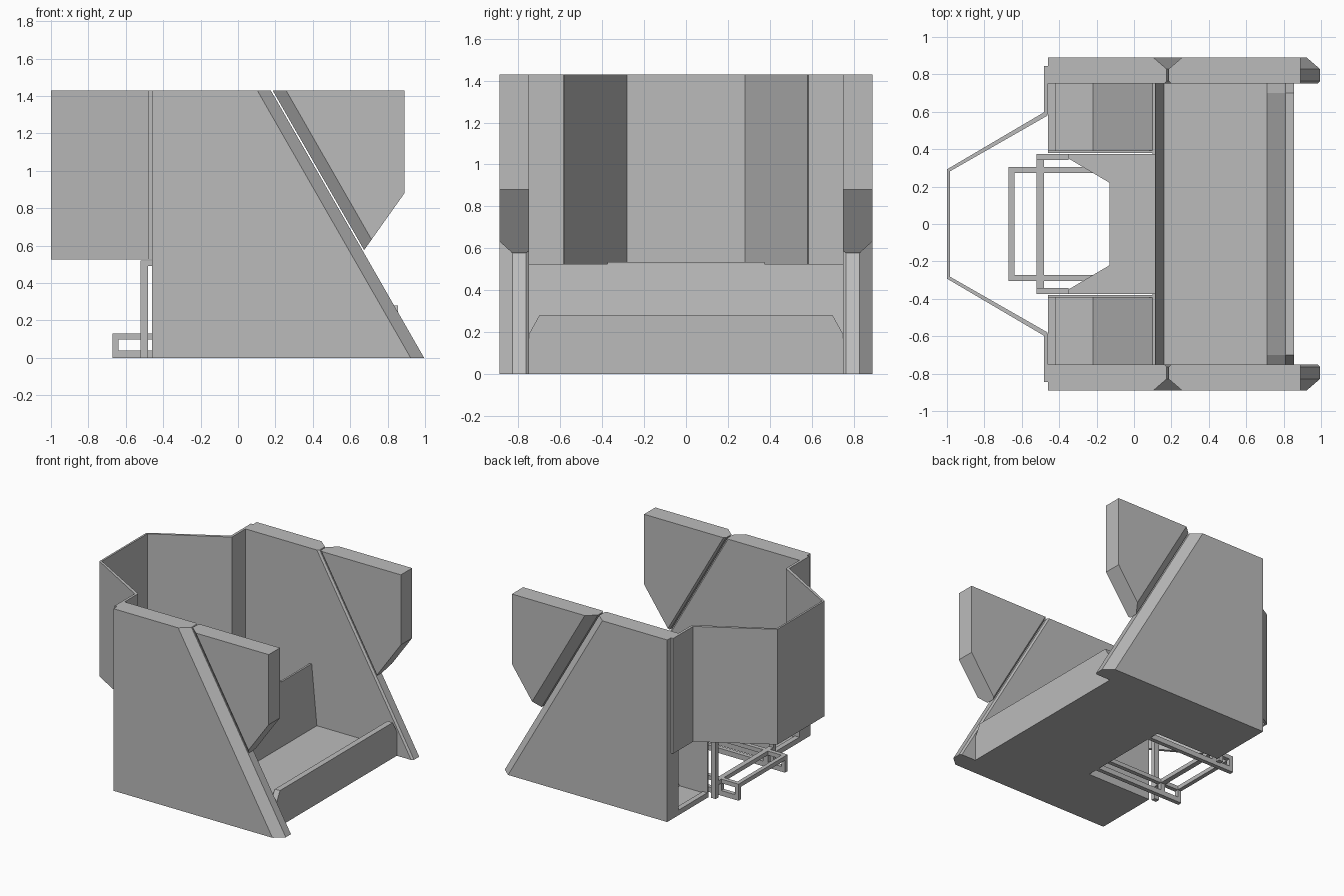
import bpy, bmesh
from mathutils import Vector

cube = bpy.data.objects.get("Cube")
if cube:
    bpy.data.objects.remove(cube)

grey = bpy.data.materials.new("plain_grey")
grey.use_nodes = True
grey.diffuse_color = (0.5, 0.5, 0.5, 1)
grey.node_tree.nodes["Principled BSDF"].inputs["Base Color"].default_value = (0.5, 0.5, 0.5, 1)

TOP = 1.43       # full height
DECK = 0.525     # height of bulkhead and deck
INNER = 0.75     # inner face of the side walls
OUTER = 0.89     # outer face of the side walls
REAR = -0.46
BAY = 0.38       # half width of the open rear bay


def loft(name, rings):
    """Join matching rings of 3D points and cap both ends."""
    bm = bmesh.new()
    loops = [[bm.verts.new(p) for p in ring] for ring in rings]
    n = len(loops[0])
    for a, b in zip(loops, loops[1:]):
        for i in range(n):
            j = (i + 1) % n
            bm.faces.new((a[i], a[j], b[j], b[i]))
    bm.faces.new(loops[0])
    bm.faces.new(loops[-1])
    bmesh.ops.recalc_face_normals(bm, faces=bm.faces)
    mesh = bpy.data.meshes.new(name)
    bm.to_mesh(mesh)
    bm.free()
    mesh.materials.append(grey)
    obj = bpy.data.objects.new(name, mesh)
    bpy.context.collection.objects.link(obj)
    return obj


def side_loft(name, layers):
    """Layers are (y, profile in x and z)."""
    return loft(name, [[(x, y, z) for x, z in prof] for y, prof in layers])


def plan(name, outline, z0, z1):
    """Extrude an x/y outline upwards."""
    return loft(name, [[(x, y, z) for x, y in outline] for z in (z0, z1)])


def box(name, x0, x1, y0, y1, z0, z1):
    return plan(name, [(x0, y0), (x1, y0), (x1, y1), (x0, y1)], z0, z1)


def wall_profile(inset):
    return [(REAR, 0), (0.995 - inset, 0), (0.175 - inset, TOP), (REAR, TOP)]


def flap_profile(inset):
    lean = 0.573
    z = 0.576 + 0.78 * inset
    return [(0.185 + inset, TOP), (0.185 + inset + lean * (TOP - z), z),
            (0.89, 0.88), (0.89, TOP)]


def sill_profile(height):
    return [(0.71, 0), (0.855, 0), (0.855, height), (0.81, height), (0.71, 0.05)]


# Chamfer depth of the slanted edges through the wall thickness
chamfer = [(INNER, 0.015), (INNER + 0.014, 0), (0.828, 0), (OUTER, 0.072)]

for side, s in (("left", 1), ("right", -1)):
    # Side wall and the flap in front of it
    side_loft(side + "_wall", [(s * y, wall_profile(d)) for y, d in chamfer])
    side_loft(side + "_flap", [(s * y, flap_profile(d)) for y, d in chamfer])

    # Open storage bin beside the rear bay
    lo, hi = sorted((s * BAY, s * INNER))
    box(side + "_bin_floor", REAR, 0.115, lo, hi, 0, 0.03)
    box(side + "_bin_lip", REAR, -0.42, lo, hi, 0, 0.04)
    slope = [(-0.22, 0), (0.115, 0), (0.115, DECK), (0.10, DECK), (-0.22, 0.03)]
    side_loft(side + "_bin_slope", [(lo, slope), (hi, slope)])
    lo, hi = sorted((s * BAY, s * (BAY + 0.012)))
    box(side + "_bin_divider", REAR, 0.115, lo, hi, 0, DECK)

    # Flange fixing the rear shield to the wall
    lo, hi = sorted((s * 0.585, s * 0.845))
    box(side + "_shield_flange", -0.48, REAR, lo, hi, DECK, TOP)

    # Rear frame: post, upper rail and looped lower rails
    lo, hi = sorted((s * 0.342, s * 0.375))
    box(side + "_post", -0.52, -0.48, lo, hi, 0, 0.52)
    box(side + "_upper_rail", -0.52, -0.35, lo, hi, 0.49, 0.52)
    lo, hi = sorted((s * 0.272, s * 0.305))
    box(side + "_lower_rail", -0.67, 0.11, lo, hi, 0, 0.04)
    box(side + "_middle_rail", -0.67, 0.11, lo, hi, 0.098, 0.13)
    box(side + "_rail_end", -0.67, -0.638, lo, hi, 0.03, 0.11)
    box(side + "_rail_brace", -0.52, -0.48, lo, hi, 0.03, 0.11)

# Front floor, leaning bulkhead and sill with clipped top corners
box("front_floor", 0.10, 0.72, -INNER, INNER, 0, 0.05)
bulkhead = [(0.10, 0), (0.16, 0), (0.16, 0.05), (0.115, DECK), (0.10, DECK)]
side_loft("bulkhead", [(-INNER, bulkhead), (INNER, bulkhead)])
side_loft("front_sill", [(y, sill_profile(h)) for y, h in
                         ((-INNER, 0.19), (-0.70, 0.28), (0.70, 0.28), (INNER, 0.19))])

# Notched deck over the rear bay
half = [(0.115, 0.375), (-0.35, 0.375), (-0.35, 0.35), (-0.13, 0.22)]
plan("bay_deck", half + [(x, -y) for x, y in reversed(half)], DECK - 0.012, DECK + 0.01)

# Cross bars of the rear frame
box("rear_cross_bar", -0.67, -0.638, -0.29, 0.29, 0.098, 0.13)
box("post_cross_bar", -0.52, -0.48, -0.36, 0.36, 0.098, 0.13)

# Folded rear shield
outer = [(-0.48, 0.585), (-1.0, 0.29)]
inner = [(-0.985, 0.28), (-0.465, 0.575 + 0.025)]
inner = [(-0.985, 0.281), (-0.462, 0.58)]
outer = [(-0.48, 0.598), (-1.0, 0.292)]
shield = outer + [(x, -y) for x, y in reversed(outer)]
shield += [(x, -y) for x, y in reversed(inner)] + inner
plan("rear_shield", shield, DECK, TOP)
